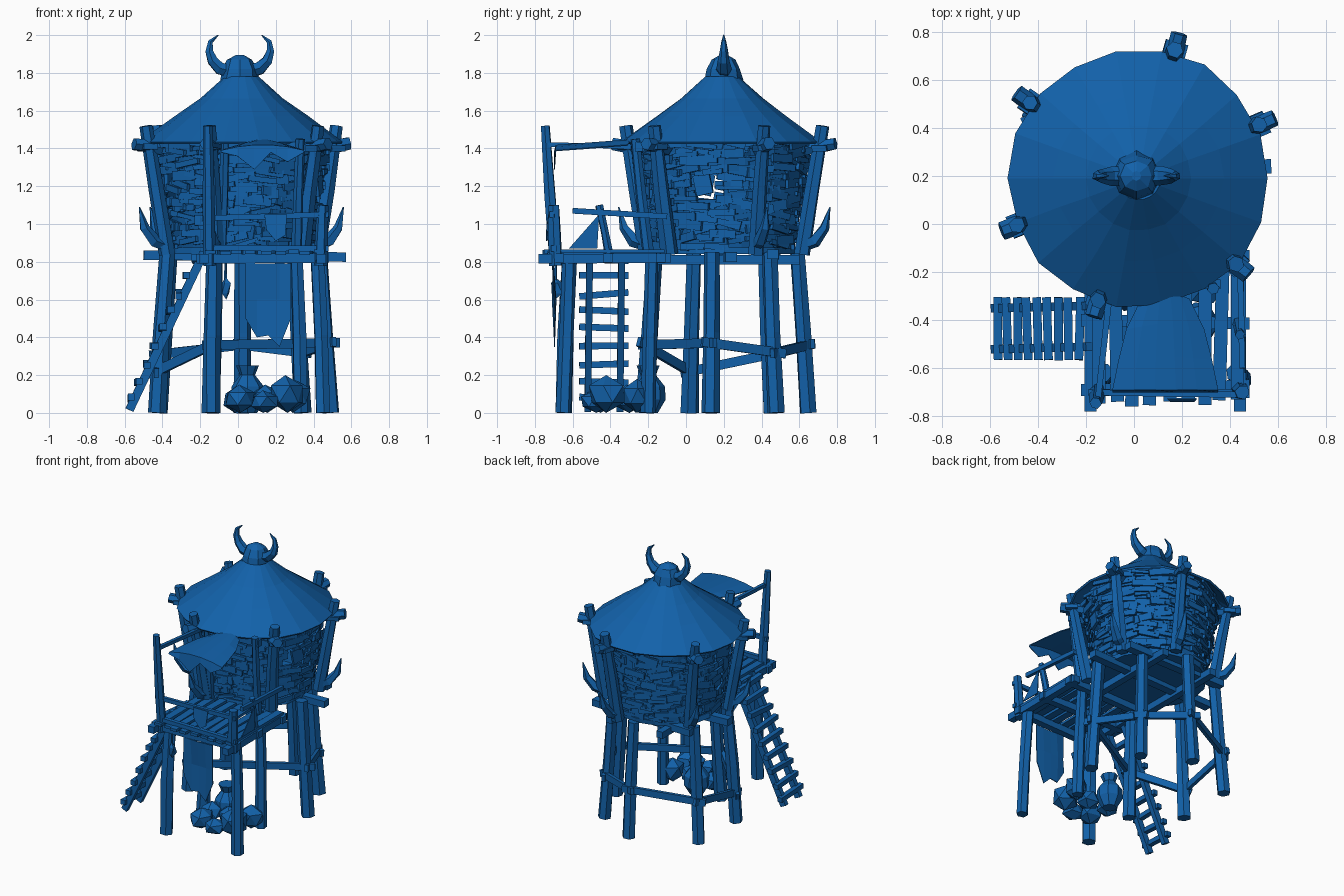
import bpy, bmesh, random
from math import sin, cos, pi, radians
from mathutils import Vector, Matrix

random.seed(4)
cube = bpy.data.objects.get("Cube")
if cube:
    bpy.data.objects.remove(cube)

blue = bpy.data.materials.new("deep_blue")
blue.use_nodes = True
colour = (0.006, 0.12, 0.4, 1)
blue.diffuse_color = colour
blue.node_tree.nodes["Principled BSDF"].inputs["Base Color"].default_value = colour

CX, CY = 0.02, 0.2          # axis of the round hut


def rnd(a):
    return random.uniform(-a, a)


def polar(deg, r, z):
    t = radians(deg)
    return Vector((CX + r * cos(t), CY + r * sin(t), z))


def finish(name, bm, thickness=0):
    bmesh.ops.recalc_face_normals(bm, faces=bm.faces)
    me = bpy.data.meshes.new(name)
    bm.to_mesh(me)
    bm.free()
    me.materials.append(blue)
    ob = bpy.data.objects.new(name, me)
    bpy.context.collection.objects.link(ob)
    if thickness:
        mod = ob.modifiers.new("thickness", 'SOLIDIFY')
        mod.thickness = thickness


def tube(bm, pts, radii, n=6, rough=0.1):
    """Faceted log or horn through the given points."""
    pts = [Vector(p) for p in pts]
    q = (pts[1] - pts[0]).to_track_quat('Z', 'Y')
    rings = []
    for i, p in enumerate(pts):
        d = pts[min(i + 1, len(pts) - 1)] - pts[max(i - 1, 0)]
        q = (q @ Vector((0, 0, 1))).rotation_difference(d) @ q
        rings.append([bm.verts.new(p + q @ Vector((cos(2 * pi * k / n), sin(2 * pi * k / n), 0))
                                   * radii[i] * (1 + rnd(rough))) for k in range(n)])
    for a, b in zip(rings, rings[1:]):
        for k in range(n):
            bm.faces.new((a[k], a[(k + 1) % n], b[(k + 1) % n], b[k]))
    bm.faces.new(rings[0][::-1])
    bm.faces.new(rings[-1])


def log(bm, a, b, r, r2=None):
    a, b = Vector(a), Vector(b)
    mid = (a + b) / 2 + Vector((rnd(.1), rnd(.1), 0)) * r
    tube(bm, [a, mid, b], [r, r * .92, r2 or r * .85])


def plank(bm, a, b, w, h):
    a, b = Vector(a), Vector(b)
    q = (b - a).to_track_quat('Z', 'Y').to_matrix().to_4x4()
    size = Matrix.Diagonal((w, h, (b - a).length, 1))
    bmesh.ops.create_cube(bm, size=1, matrix=Matrix.Translation((a + b) / 2) @ q @ size)


def lump(bm, x, y, z, r, h):
    m = Matrix.Translation((x, y, z)) @ Matrix.Rotation(x * 9, 4, 'Z') @ Matrix.Diagonal((r, r, h / 2, 1))
    for v in bmesh.ops.create_icosphere(bm, subdivisions=1, radius=1, matrix=m)["verts"]:
        v.co += Vector((rnd(.01), rnd(.01), 0))


def lathe(bm, profile, n, centre=(CX, CY), rough=0):
    rings = [[bm.verts.new((centre[0] + r * (1 + rnd(rough)) * cos(2 * pi * k / n),
                            centre[1] + r * (1 + rnd(rough)) * sin(2 * pi * k / n), z))
              for k in range(n)] for r, z in profile]
    for a, b in zip(rings, rings[1:]):
        for k in range(n):
            bm.faces.new((a[k], a[(k + 1) % n], b[(k + 1) % n], b[k]))
    return rings


def cloth(name, rows):
    """Thin sheet from rows of points with equal counts."""
    bm = bmesh.new()
    grid = [[bm.verts.new(p) for p in row] for row in rows]
    for a, b in zip(grid, grid[1:]):
        for k in range(len(a) - 1):
            bm.faces.new((a[k], a[k + 1], b[k + 1], b[k]))
    finish(name, bm, 0.006)


# Roof cone, cap and horns
bm = bmesh.new()
lathe(bm, [(.54, 1.435), (.35, 1.57), (.22, 1.665), (.09, 1.78)], 18, (CX, .19), .018)
finish("roof", bm, 0.015)
bm = bmesh.new()
cap = lathe(bm, [(.1, 1.76), (.09, 1.82), (.065, 1.87), (.02, 1.895)], 8, (CX - .01, CY), .06)
bm.faces.new(cap[-1])
finish("roof_cap", bm)
bm = bmesh.new()
for s in (-1, 1):
    tube(bm, [(.01 + s * x, CY, z) for x, z in
              ((.05, 1.81), (.105, 1.825), (.145, 1.865), (.162, 1.915), (.155, 1.965), (.115, 2.0))],
         [.04, .038, .03, .022, .014, .003])
finish("roof_horns", bm)

# Wall with window holes on both sides, dressed with straw bundles
windows = (346, 195)

def in_window(deg, z, width):
    return any(abs((deg - w + 180) % 360 - 180) < width for w in windows) and 1.12 < z < 1.27

bm = bmesh.new()
lathe(bm, [(.36, .86), (.385, 1.0), (.405, 1.13), (.425, 1.27), (.45, 1.45)], 24)
holes = []
for f in bm.faces:
    c = f.calc_center_median()
    deg = Vector((1, 0)).angle_signed(Vector((c.x - CX, c.y - CY))) * -180 / pi
    if in_window(deg, c.z, 11):
        holes.append(f)
bmesh.ops.delete(bm, geom=holes, context='FACES')
finish("wall", bm, 0.015)
bm = bmesh.new()
for row in range(16):
    z = .9 + row * .035
    for k in range(24):
        deg = (k + rnd(.4)) * 15
        r = .375 + (z - .86) * .14
        if not in_window(deg, z, 16):
            plank(bm, polar(deg - 10, r + rnd(.018), z + rnd(.025)),
                  polar(deg + 10, r + rnd(.018), z + rnd(.025)), .018, random.uniform(.02, .055))
finish("straw_bundles", bm)
bm = bmesh.new()
for w in windows:
    plank(bm, polar(w - 7, .425, 1.2), polar(w + 5, .425, 1.22), .02, .11)
finish("window_shutters", bm)

# Floor and its beams
bm = bmesh.new()
rim = lathe(bm, [(.38, .84), (.38, .875)], 16, rough=.02)
bm.faces.new(rim[0])
bm.faces.new(rim[1])
finish("hut_floor", bm)
bm = bmesh.new()
plank(bm, (-.5, .19, .835), (.57, .24, .825), .06, .05)
plank(bm, (-.38, .47, .83), (.44, .46, .84), .06, .05)
for x in (-.2, .22):
    plank(bm, (x, -.16, .81), (x, .6, .81), .05, .05)
finish("floor_beams", bm)

# Leaning wall posts, stub beams and tusks
angles = (23, 74, 146, 202, 252, 318)
posts, stubs, tusks = bmesh.new(), bmesh.new(), bmesh.new()
for a in angles:
    log(posts, polar(a, .43, .84), polar(a, .545, 1.52), .044, .034)
    log(stubs, polar(a, .45, 1.4), polar(a, .615, 1.425), .042)
    plank(stubs, polar(a - 5, .54, 1.4), polar(a + 5, .54, 1.41), .08, .03)
    if a != 318:
        tube(tusks, [polar(a, r, z) for r, z in ((.42, .88), (.5, .91), (.555, .98), (.585, 1.09))],
             [.03, .035, .027, .003], 5)
finish("wall_posts", posts)
finish("stub_beams", stubs)
finish("tusks", tusks)
bm = bmesh.new()
for a, b in zip(angles, angles[1:] + angles[:1]):
    plank(bm, polar(a, .48, 1.42), polar(b, .48, 1.43), .03, .035)
finish("eave_rails", bm)

# Door frame
bm = bmesh.new()
for x in (-.09, .31):
    log(bm, (x, -.2, .85), (x + .02, -.27, 1.45), .03)
plank(bm, (-.13, -.25, 1.4), (.36, -.25, 1.41), .04, .05)
finish("door_frame", bm)

# Legs joined by a ring of braces
feet = ((.49, .13, .37), (.34, .48, .32), (.02, .65, .36), (-.42, .45, .31), (-.43, .02, .22), (-.14, -.22, .36))
bm, braces = bmesh.new(), bmesh.new()
for i, (x, y, z) in enumerate(feet):
    log(bm, (x, y, 0), (CX + (x - CX) * .87, CY + (y - CY) * .87, .85), .048, .042)
    a, b = Vector((x, y, z)), Vector(feet[(i + 1) % 6])
    over = (b - a).normalized() * .05
    plank(braces, a - over, b + over, .025, .05)
finish("hut_legs", bm)
finish("leg_braces", braces)

# Deck: legs, planks, posts and rails
bm = bmesh.new()
log(bm, (-.14, -.65, 0), (-.13, -.62, .82), .05, .042)
log(bm, (.45, -.65, 0), (.42, -.62, .82), .043, .04)
log(bm, (.33, -.2, 0), (.31, -.18, .82), .042)
finish("deck_legs", bm)
bm = bmesh.new()
for k in range(9):
    x = -.15 + k * .073
    plank(bm, (x + rnd(.012), -.74 + rnd(.02), .85 + rnd(.006)),
          (x + rnd(.012), -.14 + rnd(.04), .85 + rnd(.006)), .055, .02)
for y in (-.69, -.4, -.15):
    plank(bm, (-.22, y, .815), (.48, y + rnd(.02), .82), .05, .05)
for x in (-.18, .44):
    plank(bm, (x, -.78, .815), (x, -.08, .82), .05, .05)
finish("deck", bm)
bm = bmesh.new()
log(bm, (-.15, -.69, .78), (-.16, -.745, 1.52), .035, .025)
log(bm, (.44, -.69, .78), (.45, -.7, 1.1), .038)
log(bm, (.43, -.4, .8), (.44, -.46, 1.1), .025)
finish("deck_posts", bm)
bm = bmesh.new()
plank(bm, (-.19, -.7, 1.03), (.48, -.71, 1.05), .025, .03)
plank(bm, (.45, -.6, 1.07), (.44, -.1, 1.04), .025, .03)
plank(bm, (-.17, -.7, .875), (.48, -.7, .87), .03, .03)
plank(bm, (-.15, -.73, 1.42), (-.1, -.28, 1.41), .025, .025)
finish("deck_rails", bm)

# Awning and hanging cloths
rows = []
for j in range(4):
    t = j / 3
    half = .1 + .12 * t ** .6
    rows.append([(.13 + half * u, -.31 - .38 * t + (.04 * (1 - abs(u)) * (1 - t)),
                  1.45 - .03 * t - .03 * u * u) for u in (-1, -.6, -.2, .2, .6, 1)])
rows.append([(x, y - .01, z - d) for (x, y, z), d in zip(rows[-1], (.01, .05, .13, .04, .08, .01))])
cloth("awning", rows)
xs = (.04, .1, .16, .22, .28)
cloth("hanging_banner", [[(x, -.71 + rnd(.01), .79) for x in xs],
                         [(x, -.7 + rnd(.012), .6) for x in xs],
                         [(x, -.7, z) for x, z in zip(xs, (.5, .4, .41, .35, .5))]])
cloth("rail_cloth", [[(x, -.73, 1.05) for x in (.14, .2, .26)],
                     [(x, -.74, z) for x, z in ((.15, .97), (.2, .91), (.25, .94))]])
cloth("side_cloth", [[(.46, -.47, 1.04), (.46, -.46, 1.04)], [(.46, -.62, .87), (.46, -.47, .87)]])

# Ladder with broad rungs resting on the rails
bm = bmesh.new()
for y in (-.52, -.35):
    plank(bm, (-.575, y, .015), (-.18, y + .01, .85), .035, .045)
for k in range(9):
    t = (k + .6) / 9.3
    x, z = -.59 + .39 * t, .025 + .85 * t
    plank(bm, (x, -.565, z + rnd(.012)), (x + rnd(.015), -.305, z + rnd(.012)), .036, .035)
finish("ladder", bm)

# Lumpy sacks and a jar below the deck, a pouch hung from its edge
bm = bmesh.new()
for x, y, r, h in ((.01, -.45, .095, .15), (.14, -.48, .08, .12), (.26, -.42, .1, .2),
                   (.3, -.26, .085, .18), (.15, -.31, .09, .15), (-.01, -.29, .08, .14)):
    lump(bm, x, y, h / 2, r, h)
finish("sacks", bm)
bm = bmesh.new()
lump(bm, -.065, -.69, .66, .03, .12)
log(bm, (-.065, -.69, .7), (-.065, -.69, .82), .008)
finish("pouch", bm)
bm = bmesh.new()
jar = lathe(bm, [(.05, 0), (.09, .07), (.085, .14), (.04, .2), (.06, .25)], 8, (.05, -.2), .04)
bm.faces.new(jar[0])
bm.faces.new(jar[-1])
finish("jar", bm)
